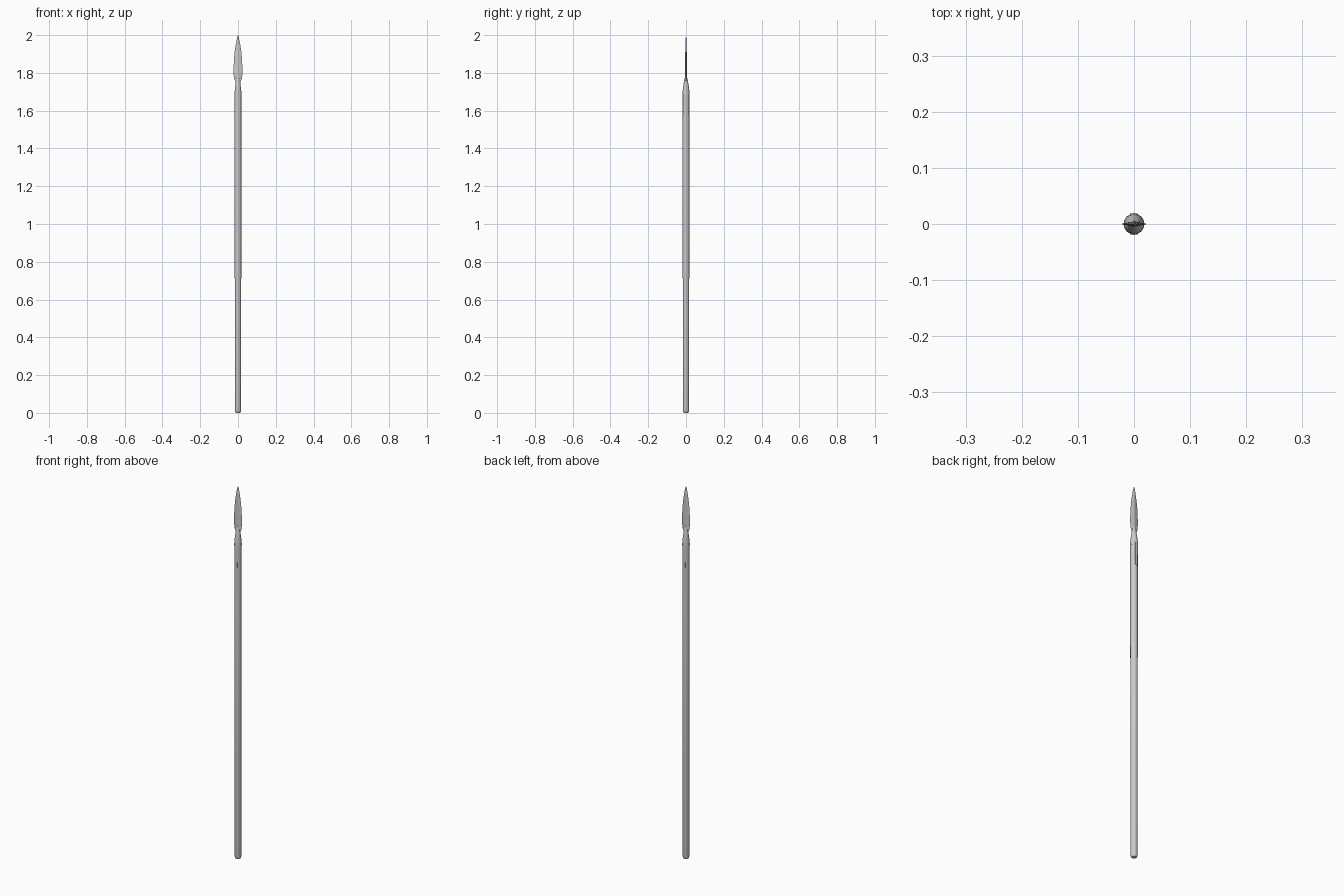
import bpy, bmesh, math

if "Cube" in bpy.data.objects:
    bpy.data.objects.remove(bpy.data.objects["Cube"])


def loft(name, rings, angle=35):
    """Skin a list of equal-length point rings, capping both ends."""
    bm = bmesh.new()
    loops = [[bm.verts.new(p) for p in ring] for ring in rings]
    n = len(loops[0])
    for a, b in zip(loops, loops[1:]):
        for i in range(n):
            j = (i + 1) % n
            bm.faces.new((a[i], a[j], b[j], b[i]))
    bm.faces.new(loops[0][::-1])
    bm.faces.new(loops[-1])
    bmesh.ops.recalc_face_normals(bm, faces=bm.faces)
    me = bpy.data.meshes.new(name)
    bm.to_mesh(me)
    bm.free()
    ob = bpy.data.objects.new(name, me)
    bpy.context.collection.objects.link(ob)
    bpy.ops.object.select_all(action='DESELECT')
    ob.select_set(True)
    bpy.context.view_layer.objects.active = ob
    bpy.ops.object.shade_smooth_by_angle(angle=math.radians(angle))
    return ob


def ellipse(rx, ry, z, n=24):
    return [(rx * math.cos(2 * math.pi * i / n),
             ry * math.sin(2 * math.pi * i / n), z) for i in range(n)]


def diamond(w, t, z):
    return [(w, 0, z), (0, t, z), (-w, 0, z), (0, -t, z)]


# Slightly tapering shaft with a rounded butt
loft("shaft", [ellipse(r, r, z) for r, z in
               [(0.010, 0), (0.0145, 0.004), (0.0165, 0.012),
                (0.0178, 1.30), (0.018, 1.70)]])

# Socket narrowing and flattening into the blade
loft("socket", [ellipse(rx, ry, z) for rx, ry, z in
                [(0.0185, 0.0185, 1.68), (0.0183, 0.0183, 1.695),
                 (0.0155, 0.0165, 1.72), (0.0125, 0.012, 1.745),
                 (0.0115, 0.008, 1.765), (0.008, 0.005, 1.785)]])

# Leaf blade with a central ridge
loft("blade", [diamond(w, t, z) for w, t, z in
               [(0.011, 0.006, 1.752), (0.019, 0.0055, 1.765),
                (0.0225, 0.005, 1.785), (0.0235, 0.0048, 1.815),
                (0.022, 0.0045, 1.86), (0.018, 0.004, 1.91),
                (0.012, 0.003, 1.95), (0.006, 0.002, 1.98),
                (0.0004, 0.0003, 2.0)]], 20)

# Thin straps running down the shaft, front and back
for side, label in ((-1, "front"), (1, "back")):
    loft(label + "_strap",
         [[(-0.007, side * 0.0155, z), (0.007, side * 0.0155, z),
           (0.007, side * 0.0185, z), (0, side * 0.0195, z),
           (-0.007, side * 0.0185, z)] for z in (1.57, 1.69)])
